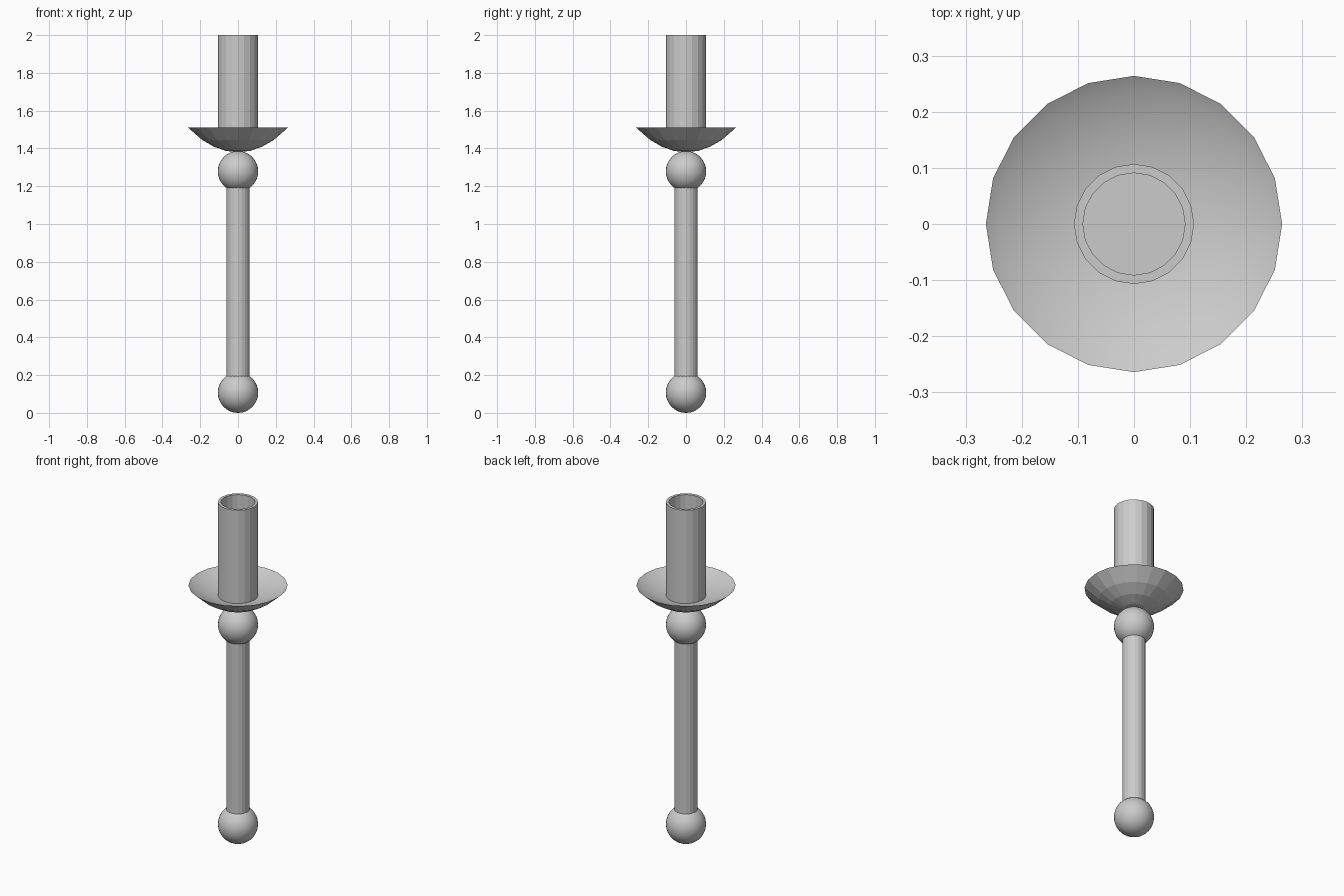
import bpy, bmesh, math

if "Cube" in bpy.data.objects:
    bpy.data.objects.remove(bpy.data.objects["Cube"])

SIDES = 20


def lathe(name, profile, smooth_from=None):
    """Revolve an (r, z) profile around z; bands from smooth_from on are smooth."""
    bm = bmesh.new()
    rings = []
    for r, z in profile:
        if r == 0:
            rings.append([bm.verts.new((0, 0, z))] * SIDES)
        else:
            rings.append([bm.verts.new((r * math.cos(2 * math.pi * i / SIDES),
                                        r * math.sin(2 * math.pi * i / SIDES), z))
                          for i in range(SIDES)])
    for k, (a, b) in enumerate(zip(rings, rings[1:])):
        for i in range(SIDES):
            j = (i + 1) % SIDES
            face = bm.faces.new(list(dict.fromkeys((a[i], a[j], b[j], b[i]))))
            face.smooth = smooth_from is not None and k >= smooth_from
    # keep the rim between flat and smooth areas crisp
    if smooth_from is not None:
        ring = rings[smooth_from]
        for i in range(SIDES):
            bm.edges.get((ring[i], ring[(i + 1) % SIDES])).smooth = False
    bmesh.ops.recalc_face_normals(bm, faces=bm.faces)
    mesh = bpy.data.meshes.new(name)
    bm.to_mesh(mesh)
    bm.free()
    obj = bpy.data.objects.new(name, mesh)
    bpy.context.collection.objects.link(obj)
    return obj


# ball knobs at both ends of the stem
for name, z in (("bottom_ball", 0.107), ("top_ball", 1.279)):
    bpy.ops.mesh.primitive_uv_sphere_add(segments=32, ring_count=16,
                                         radius=0.107, location=(0, 0, z))
    bpy.context.object.name = name
    bpy.ops.object.shade_smooth()

# straight stem
lathe("stem", [(0, 0.17), (0.062, 0.17), (0.062, 1.22), (0, 1.22)])

# drip dish: rounded faceted underside, shallow smooth upper side
lathe("drip_dish", [(0, 1.382), (0.06, 1.386), (0.125, 1.408), (0.19, 1.445),
                    (0.264, 1.51), (0.24, 1.494), (0.17, 1.468),
                    (0.1, 1.45), (0, 1.445)], smooth_from=4)

# hollow candle cup
lathe("candle_cup", [(0, 1.435), (0.107, 1.435), (0.107, 2.0),
                     (0.091, 2.0), (0.091, 1.46), (0, 1.46)])
